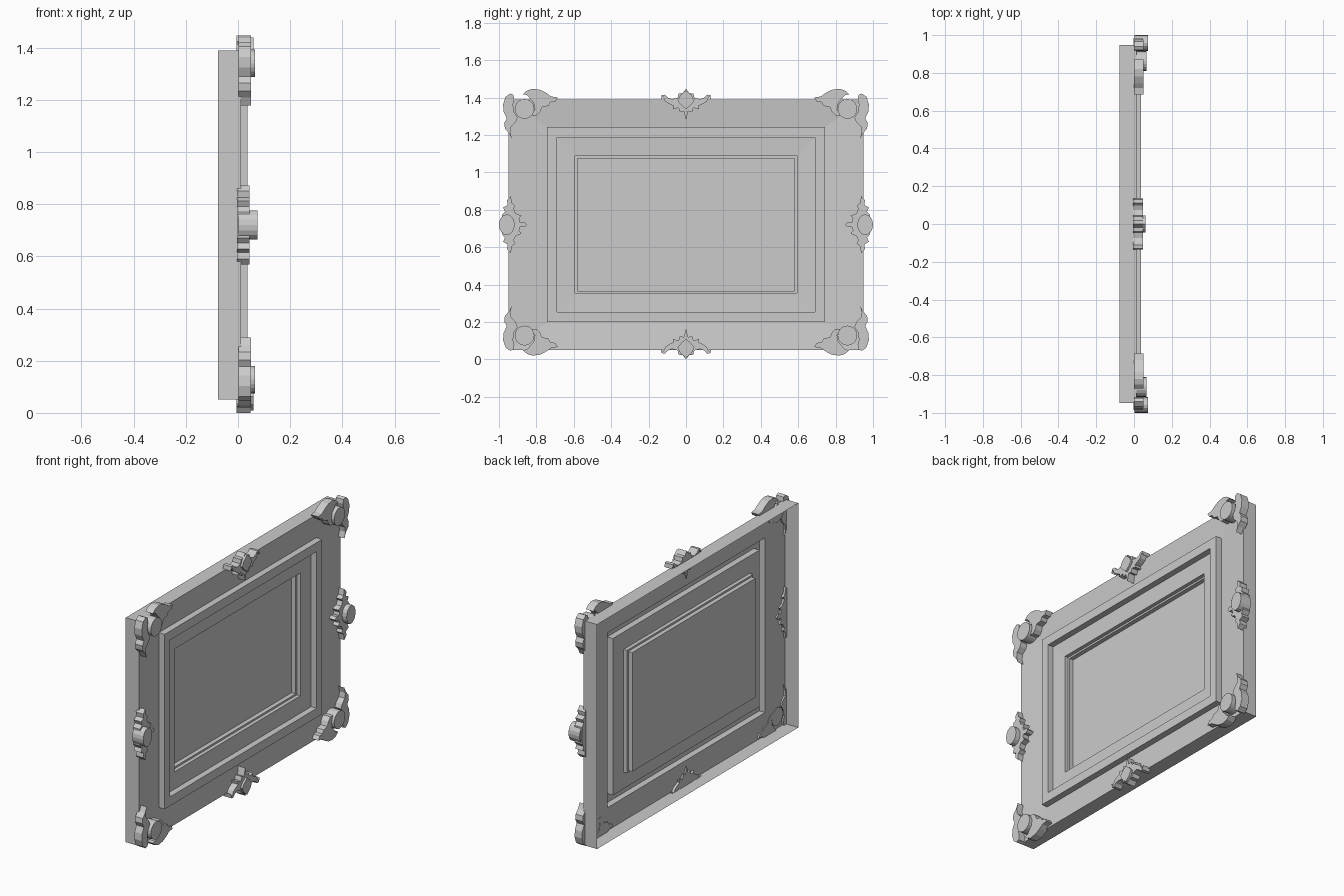
import bpy, bmesh, math

CZ = 0.7235   # centre of the top and bottom ornaments
FZ = 0.7205   # centre of the frame and side ornaments


def make_object(name, bm):
    me = bpy.data.meshes.new(name)
    bm.to_mesh(me)
    bm.free()
    ob = bpy.data.objects.new(name, me)
    bpy.context.collection.objects.link(ob)
    return ob


def prism(name, pts, x0, x1, cz=CZ):
    """Extrude a (y, z offset from centre) outline along x."""
    bm = bmesh.new()
    back = [bm.verts.new((x0, y, cz + z)) for y, z in pts]
    front = [bm.verts.new((x1, y, cz + z)) for y, z in pts]
    bm.faces.new(back)
    bm.faces.new(front)
    n = len(pts)
    for i in range(n):
        j = (i + 1) % n
        bm.faces.new((back[i], back[j], front[j], front[i]))
    bmesh.ops.recalc_face_normals(bm, faces=bm.faces[:])
    return make_object(name, bm)


def oval(cy, cz, ry, rz, n=20):
    return [(cy + ry * math.cos(2 * math.pi * i / n),
             cz + rz * math.sin(2 * math.pi * i / n)) for i in range(n)]


# Open-backed frame shell: side walls, sloping face, raised moulding, stepped recess
loops = [(0.948, 0.669, -0.077), (0.948, 0.669, 0.012),
         (0.742, 0.521, -0.002), (0.742, 0.521, 0.036),
         (0.690, 0.467, 0.036), (0.690, 0.467, -0.001),
         (0.593, 0.366, -0.004), (0.593, 0.366, -0.026),
         (0.580, 0.355, -0.026), (0.580, 0.355, -0.052)]
bm = bmesh.new()
rings = [[bm.verts.new((x, sy * hy, FZ + sz * hz))
          for sy, sz in ((-1, -1), (1, -1), (1, 1), (-1, 1))]
         for hy, hz, x in loops]
for a, b in zip(rings, rings[1:]):
    for i in range(4):
        j = (i + 1) % 4
        bm.faces.new((a[i], a[j], b[j], b[i]))
bm.faces.new(rings[-1])
make_object("frame_panel", bm)

# Outlines of the corner leaves (upper right quadrant)
top_leaf = [(0.685, 0.677), (0.72, 0.682), (0.745, 0.700), (0.78, 0.718),
            (0.82, 0.7235), (0.85, 0.714), (0.872, 0.694), (0.85, 0.690),
            (0.835, 0.672), (0.815, 0.650), (0.808, 0.615), (0.825, 0.580),
            (0.80, 0.580), (0.78, 0.600), (0.77, 0.625), (0.735, 0.632),
            (0.725, 0.652), (0.70, 0.655)]
side_leaf = [(0.93, 0.455), (0.945, 0.485), (0.968, 0.510), (0.972, 0.540),
             (0.958, 0.565), (0.975, 0.600), (0.978, 0.640), (0.965, 0.680),
             (0.940, 0.698), (0.922, 0.690), (0.918, 0.665), (0.925, 0.640),
             (0.92, 0.600), (0.90, 0.570), (0.91, 0.545), (0.935, 0.520),
             (0.94, 0.490)]
for sy in (-1, 1):
    for sz in (-1, 1):
        cz = CZ if sz > 0 else CZ + 0.02   # lower corners sit slightly higher

        def flip(pts):
            return [(sy * y, sz * z) for y, z in pts]
        prism("corner_top_leaf", flip(top_leaf), 0.001, 0.05, cz)
        prism("corner_side_leaf", flip(side_leaf), 0.001, 0.05, cz)
        prism("corner_boss", flip(oval(0.863, 0.616, 0.052, 0.053)), 0.001, 0.066, cz)

# Side crests: half outline mirrored about mid height
half = [(0.85, 0.0), (0.865, 0.014), (0.888, 0.012), (0.892, 0.032),
        (0.88, 0.048), (0.91, 0.06), (0.922, 0.085), (0.912, 0.10),
        (0.93, 0.115), (0.937, 0.152), (0.957, 0.13), (0.953, 0.105),
        (0.978, 0.092), (0.968, 0.07), (0.985, 0.05), (0.985, 0.0)]
crest = half + [(y, -z) for y, z in half[-2:0:-1]]
for s in (-1, 1):
    prism("side_crest", [(s * y, z) for y, z in crest], -0.003, 0.045, FZ)
    prism("side_boss", [(s * y, z) for y, z in oval(0.958, 0, 0.042, 0.055, 16)],
          0.002, 0.075, FZ)

# Top and bottom crests: half outline mirrored left to right
half = [(0.0, 0.7235), (0.018, 0.700), (0.04, 0.698), (0.045, 0.675),
        (0.075, 0.668), (0.098, 0.676), (0.112, 0.692), (0.13, 0.690),
        (0.134, 0.665), (0.124, 0.682), (0.11, 0.655), (0.085, 0.640),
        (0.066, 0.632), (0.07, 0.615), (0.04, 0.622), (0.032, 0.598),
        (0.012, 0.604), (0.0, 0.558)]
crest = half + [(-y, z) for y, z in half[-2:0:-1]]
bud = [(0, 0.715), (0.03, 0.69), (0.045, 0.66), (0.025, 0.635), (0, 0.615),
       (-0.025, 0.635), (-0.045, 0.66), (-0.03, 0.69)]
for s, label in ((1, "top"), (-1, "bottom")):
    prism(label + "_crest", [(y, s * z) for y, z in crest], -0.005, 0.048)
    prism(label + "_bud", [(y, s * z) for y, z in bud], 0.002, 0.060)
